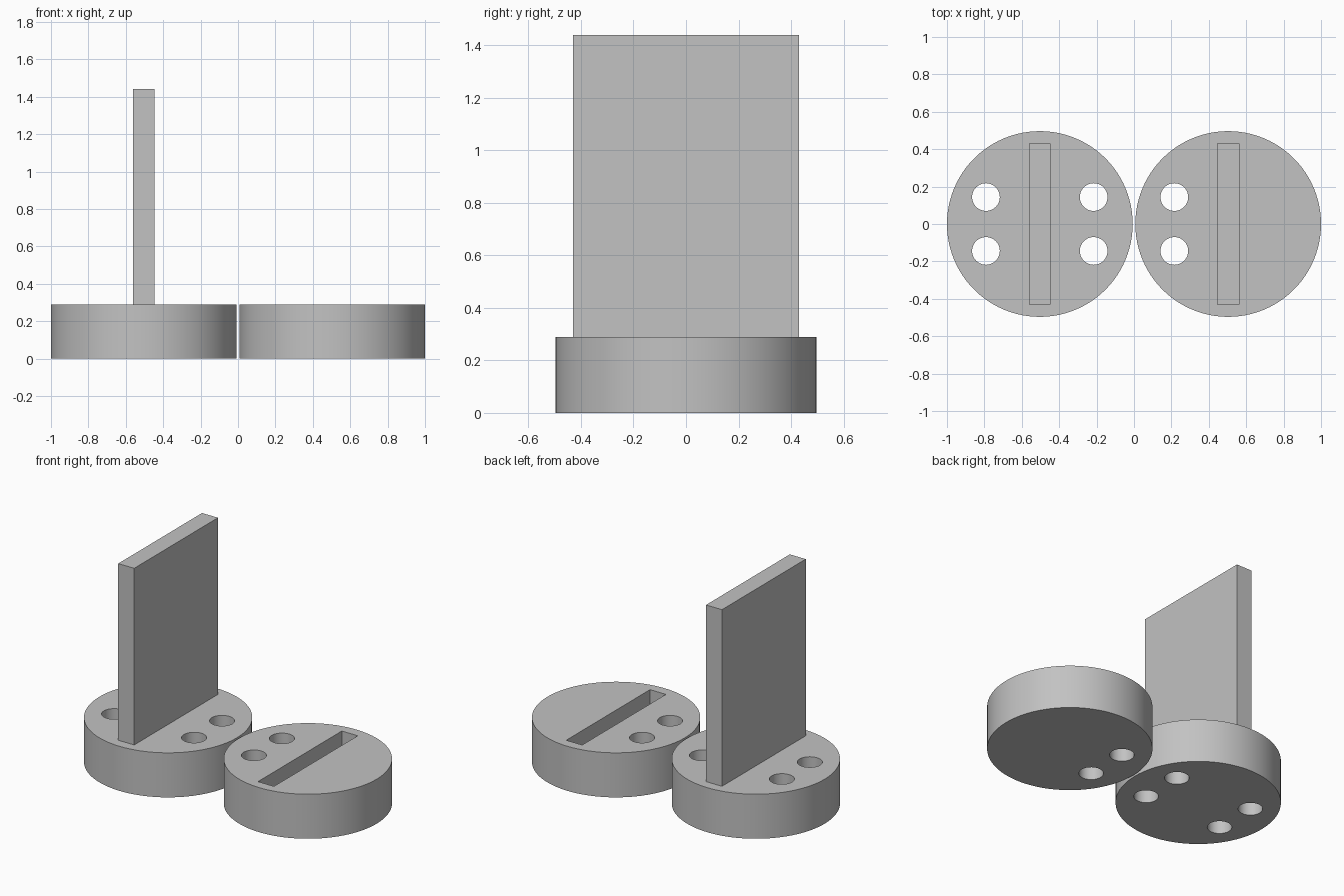
import bpy
import bmesh
import math
from mathutils import Matrix, Vector

cube = bpy.data.objects.get("Cube")
if cube:
    bpy.data.objects.remove(cube, do_unlink=True)

RADIUS, HEIGHT, OFFSET = 0.4965, 0.29, 0.5035
PLATE = Vector((0.115, 0.862, 1.15))
HOLE_RADIUS, HOLE_X, HOLE_Y = 0.074, 0.288, 0.144
SLOT_DEPTH = 0.215

grey = bpy.data.materials.new("plain grey")
grey.use_nodes = True
colour = (0.54, 0.54, 0.54, 1)
grey.diffuse_color = colour
grey.node_tree.nodes["Principled BSDF"].inputs["Base Color"].default_value = colour


def add_cylinder(bm, centre, radius, height, sides):
    bmesh.ops.create_cone(bm, cap_ends=True, segments=sides, radius1=radius,
                          radius2=radius, depth=height,
                          matrix=Matrix.Translation(centre))


def add_box(bm, centre, size):
    bmesh.ops.create_cube(bm, size=1, matrix=Matrix.Translation(centre)
                          @ Matrix.Diagonal((*size, 1)))


def finish(bm, name):
    mesh = bpy.data.meshes.new(name)
    bm.to_mesh(mesh)
    bm.free()
    mesh.materials.append(grey)
    obj = bpy.data.objects.new(name, mesh)
    bpy.context.collection.objects.link(obj)
    return obj


def select(obj):
    bpy.ops.object.select_all(action='DESELECT')
    obj.select_set(True)
    bpy.context.view_layer.objects.active = obj


def make_disc(name, x, hole_columns, slotted):
    bm = bmesh.new()
    add_cylinder(bm, (x, 0, HEIGHT / 2), RADIUS, HEIGHT, 96)
    disc = finish(bm, name)

    # Through holes and the blind slot
    bm = bmesh.new()
    for column in hole_columns:
        for row in (-1, 1):
            add_cylinder(bm, (x + column * HOLE_X, row * HOLE_Y, HEIGHT / 2),
                         HOLE_RADIUS, HEIGHT * 2, 48)
    if slotted:
        add_box(bm, (x, 0, HEIGHT), (PLATE.x, PLATE.y, SLOT_DEPTH * 2))
    cutter = finish(bm, name + "_cutter")
    cutter.hide_render = True

    select(disc)
    cut = disc.modifiers.new("cut", 'BOOLEAN')
    cut.operation = 'DIFFERENCE'
    cut.solver = 'EXACT'
    cut.object = cutter
    bpy.ops.object.modifier_apply(modifier=cut.name)
    bpy.data.objects.remove(cutter, do_unlink=True)
    bpy.ops.object.shade_smooth_by_angle(angle=math.radians(30))
    return disc


# Disc with four holes carrying the plate, and disc with a slot and two holes
make_disc("plate_base_disc", -OFFSET, (-1, 1), False)
make_disc("slotted_disc", OFFSET, (-1,), True)

# Upright plate
bm = bmesh.new()
add_box(bm, (-OFFSET, 0, HEIGHT + PLATE.z / 2), PLATE)
finish(bm, "upright_plate")
